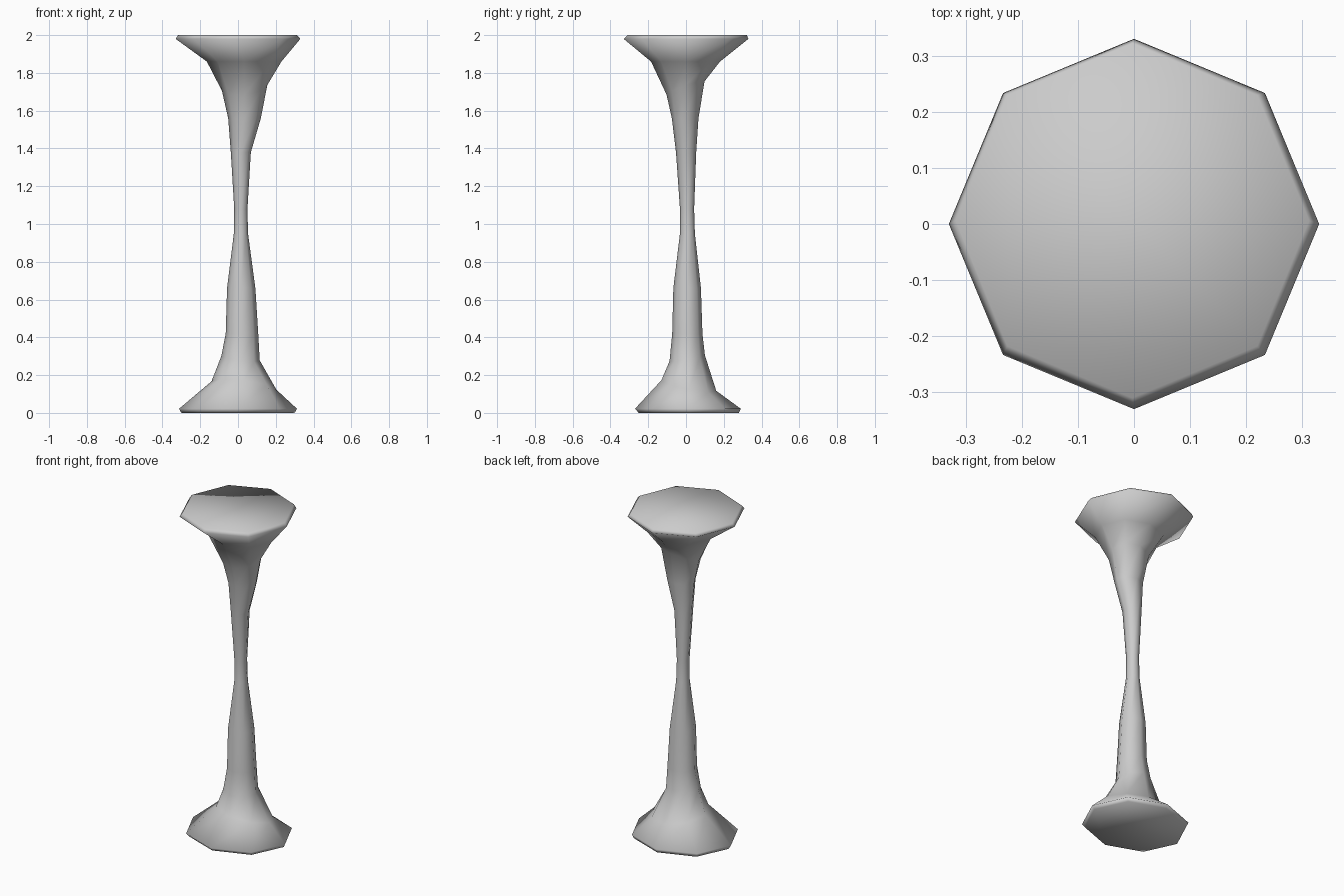
import bpy, bmesh
from math import cos, sin, pi

SIDES = 8
# rings: z, x min, x max, y min, y max, tilt along x, tilt along y
RINGS = [
    (0.000, -0.300, 0.300, -0.250, 0.280, 0, 0),
    (0.022, -0.312, 0.312, -0.270, 0.290, 0, 0),
    (0.145, -0.140, 0.203, -0.130, 0.160, -0.022, -0.028),
    (0.290, -0.088, 0.115, -0.087, 0.100, -0.012, 0.015),
    (0.420, -0.065, 0.107, -0.073, 0.087, 0, 0),
    (0.660, -0.058, 0.092, -0.067, 0.079, 0, 0),
    (0.950, -0.022, 0.053, -0.032, 0.047, 0, 0),
    (1.080, -0.020, 0.050, -0.032, 0.043, 0, 0),
    (1.380, -0.038, 0.068, -0.053, 0.054, 0, 0),
    (1.560, -0.052, 0.121, -0.075, 0.066, 0, 0),
    (1.720, -0.085, 0.155, -0.103, 0.098, 0.015, 0.035),
    (1.860, -0.165, 0.230, -0.185, 0.180, 0, 0),
    (1.980, -0.330, 0.330, -0.330, 0.330, 0, 0),
    (2.000, -0.318, 0.312, -0.310, 0.322, 0, 0),
]

# flared stand: one lofted octagonal body
bm = bmesh.new()
loops = []
for z, x0, x1, y0, y1, tx, ty in RINGS:
    loop = []
    for i in range(SIDES):
        c, s = cos(2 * pi * i / SIDES), sin(2 * pi * i / SIDES)
        loop.append(bm.verts.new(((x0 + x1) / 2 + (x1 - x0) / 2 * c,
                                  (y0 + y1) / 2 + (y1 - y0) / 2 * s,
                                  z + tx * c + ty * s)))
    loops.append(loop)
for a, b in zip(loops, loops[1:]):
    for i in range(SIDES):
        j = (i + 1) % SIDES
        bm.faces.new((a[i], a[j], b[j], b[i]))
bm.faces.new(loops[0][::-1])
bm.faces.new(loops[-1])
for f in bm.faces:
    f.smooth = True
mesh = bpy.data.meshes.new("pedestal_stand")
bm.to_mesh(mesh)
bm.free()
obj = bpy.data.objects.new("pedestal_stand", mesh)
bpy.context.collection.objects.link(obj)
